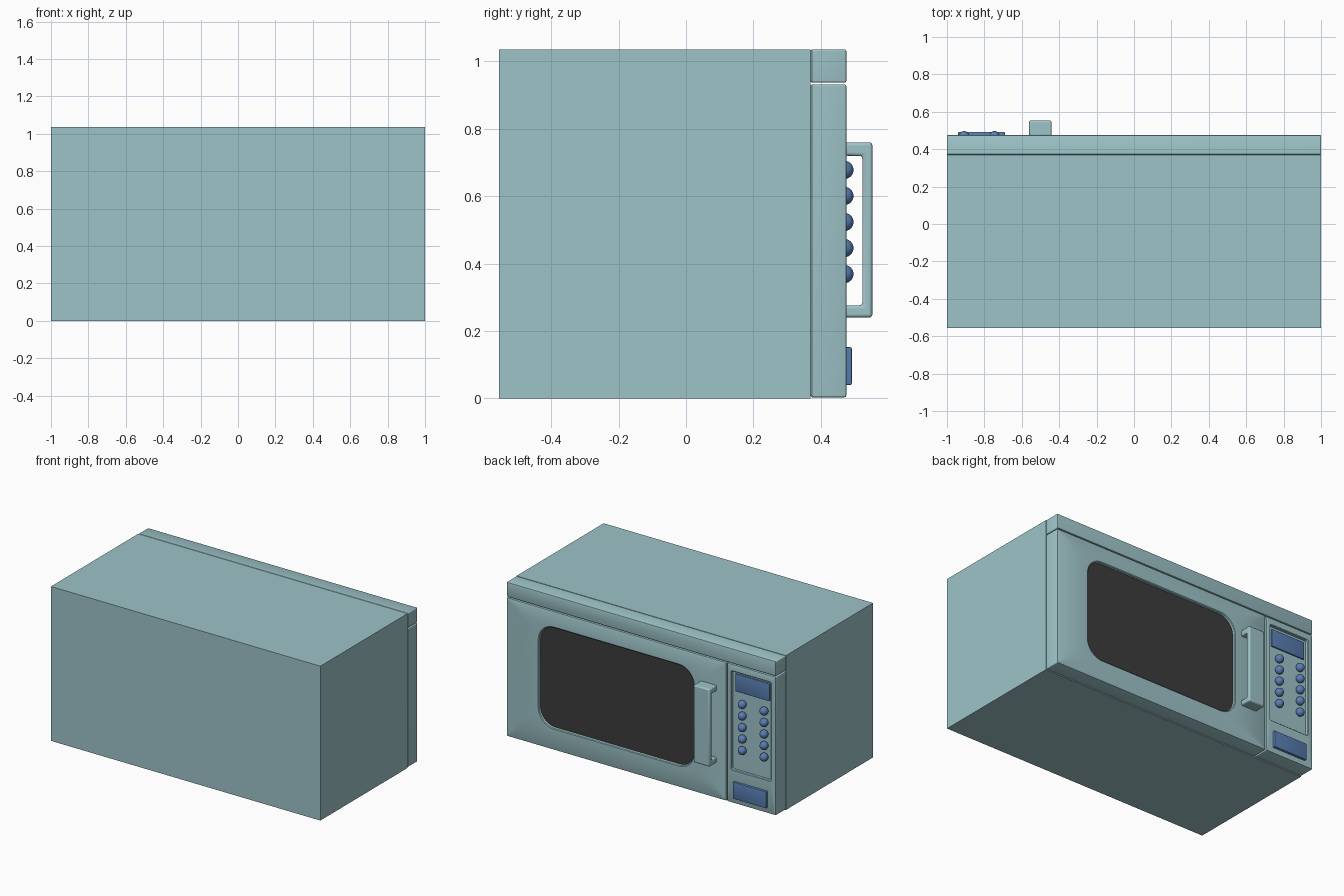
import bpy, bmesh, math

if "Cube" in bpy.data.objects:
    bpy.data.objects.remove(bpy.data.objects["Cube"])


def material(name, rgb):
    m = bpy.data.materials.new(name)
    m.diffuse_color = (*rgb, 1)
    m.use_nodes = True
    m.node_tree.nodes["Principled BSDF"].inputs["Base Color"].default_value = m.diffuse_color
    return m


TEAL = material("pale teal", (0.34, 0.55, 0.58))
BLUE = material("button blue", (0.10, 0.21, 0.45))
DARK = material("dark glass", (0.045, 0.045, 0.045))


def finish(name, bm, mats, smooth=30):
    me = bpy.data.meshes.new(name)
    bmesh.ops.recalc_face_normals(bm, faces=bm.faces)
    bm.to_mesh(me)
    bm.free()
    ob = bpy.data.objects.new(name, me)
    bpy.context.collection.objects.link(ob)
    for m in mats:
        me.materials.append(m)
    if smooth:
        bpy.context.view_layer.objects.active = ob
        bpy.ops.object.select_all(action='DESELECT')
        ob.select_set(True)
        bpy.ops.object.shade_smooth_by_angle(angle=math.radians(smooth))
    return ob


def rounded_rect(x0, x1, z0, z1, r, n=8):
    pts = []
    for cx, cz, start in ((x1 - r, z1 - r, 0), (x0 + r, z1 - r, 90),
                          (x0 + r, z0 + r, 180), (x1 - r, z0 + r, 270)):
        for i in range(n + 1):
            a = math.radians(start + 90 * i / n)
            pts.append((cx + r * math.cos(a), cz + r * math.sin(a)))
    return pts


def stack(name, rings, mats, smooth=30):
    """Join rounded rectangles (x0, x1, z0, z1, radius, y) in order, cap both ends.
    The last cap takes the last material."""
    bm = bmesh.new()
    loops = [[bm.verts.new((x, r[5], z)) for x, z in rounded_rect(*r[:5])] for r in rings]
    for a, b in zip(loops, loops[1:]):
        for i in range(len(a)):
            j = (i + 1) % len(a)
            bm.faces.new((a[i], a[j], b[j], b[i]))
    bm.faces.new(loops[0])
    bm.faces.new(loops[-1]).material_index = len(mats) - 1
    return finish(name, bm, mats, smooth)


def inset(r, d, radius, y):
    return (r[0] + d, r[1] - d, r[2] + d, r[3] - d, radius, y)


def slab(rect, y0, y1, b):
    """Rings of a block with soft edges."""
    return [inset(rect, b, b / 2, y0), inset(rect, 0, b, y0 + b), inset(rect, 0, b, y1 - b),
            inset(rect, b * 0.3, b * 0.8, y1 - b * 0.3), inset(rect, b, b / 2, y1)]


# cabinet
bm = bmesh.new()
bmesh.ops.create_cube(bm, size=1)
for v in bm.verts:
    v.co = (v.co.x * 2, -0.093 + v.co.y * 0.924, (v.co.z + 0.5) * 1.036)
finish("cabinet", bm, [TEAL], 0)

BACK, FRONT = 0.368, 0.476

# top strip across the front
stack("top_strip", slab((-1, 1, 0.937, 1.036), BACK, FRONT, 0.006), [TEAL])

# door with sunken dark window
win = (-0.388, 0.757, 0.15, 0.82)
stack("door", slab((-0.632, 1, 0.003, 0.932), BACK, FRONT, 0.006)
      + [inset(win, -0.008, 0.118, FRONT), inset(win, -0.003, 0.113, FRONT - 0.004),
         inset(win, 0, 0.11, FRONT - 0.015)], [TEAL, DARK])

# control panel with sunken keypad area
pad = (-0.963, -0.67, 0.225, 0.885)
FLOOR = FRONT - 0.02
stack("control_panel", slab((-1, -0.637, 0.003, 0.932), BACK, FRONT, 0.006)
      + [inset(pad, -0.004, 0.014, FRONT), inset(pad, 0, 0.01, FRONT - 0.004),
         inset(pad, 0, 0.01, FLOOR)], [TEAL])

# display and opening button
stack("display", slab((-0.945, -0.69, 0.75, 0.868), FLOOR - 0.005, FLOOR + 0.009, 0.003), [BLUE])
stack("door_button", slab((-0.94, -0.69, 0.04, 0.152), FRONT - 0.01, 0.492, 0.004), [BLUE])

# two columns of round keys
for col, x in enumerate((-0.746, -0.908)):
    for row in range(5):
        bm = bmesh.new()
        bmesh.ops.create_uvsphere(bm, u_segments=24, v_segments=14, radius=0.027)
        bmesh.ops.translate(bm, verts=bm.verts, vec=(x, 0.47, 0.678 - 0.0773 * row))
        finish(f"key_{col}_{row}", bm, [BLUE], 60)

# handle: bracket profile pushed across x
profile = [(0.47, 0.24), (0.553, 0.24), (0.553, 0.76), (0.47, 0.76),
           (0.47, 0.72), (0.523, 0.72), (0.523, 0.276), (0.47, 0.276)]
bm = bmesh.new()
face = bm.faces.new([bm.verts.new((-0.561, y, z)) for y, z in profile])
out = bmesh.ops.extrude_face_region(bm, geom=[face])
bmesh.ops.translate(bm, vec=(0.12, 0, 0),
                    verts=[g for g in out["geom"] if isinstance(g, bmesh.types.BMVert)])
handle = finish("handle", bm, [TEAL], 40)
bev = handle.modifiers.new("soft_edges", 'BEVEL')
bev.width, bev.segments, bev.limit_method = 0.009, 3, 'ANGLE'
